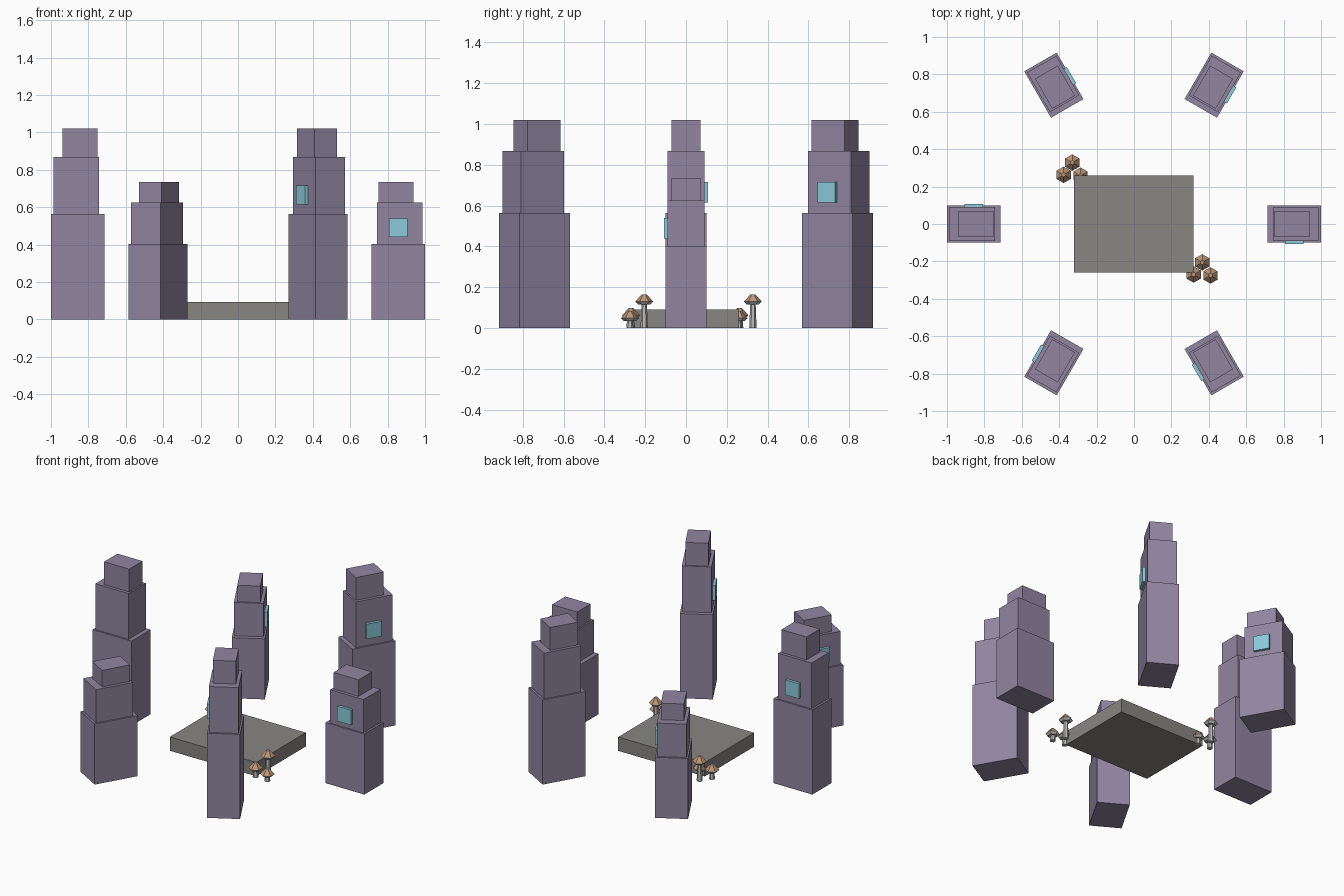
import bpy, bmesh, math
from mathutils import Matrix, Vector

cube = bpy.data.objects.get("Cube")
if cube:
    bpy.data.objects.remove(cube, do_unlink=True)


def material(name, rgb):
    m = bpy.data.materials.new(name)
    m.use_nodes = True
    m.diffuse_color = (*rgb, 1)
    m.node_tree.nodes["Principled BSDF"].inputs["Base Color"].default_value = (*rgb, 1)
    return m


PURPLE = material("purple_stone", (0.285, 0.238, 0.355))
CYAN = material("cyan_window", (0.26, 0.60, 0.70))
GREY = material("grey_slab", (0.243, 0.238, 0.223))
TAN = material("tan_cap", (0.50, 0.31, 0.19))
PALE = material("pale_stem", (0.50, 0.50, 0.50))


def finish(name, bm, *mats):
    bmesh.ops.recalc_face_normals(bm, faces=bm.faces)
    mesh = bpy.data.meshes.new(name)
    bm.to_mesh(mesh)
    bm.free()
    for m in mats:
        mesh.materials.append(m)
    ob = bpy.data.objects.new(name, mesh)
    bpy.context.collection.objects.link(ob)
    return ob


def box(name, lo, hi, mat, angle=0):
    """Box between two corners, swung around the z axis."""
    lo, hi = Vector(lo), Vector(hi)
    bm = bmesh.new()
    bmesh.ops.create_cube(bm, size=1, matrix=Matrix.Translation((lo + hi) / 2)
                          @ Matrix.Diagonal((*(hi - lo), 1)))
    bm.transform(Matrix.Rotation(angle, 4, "Z"))
    return finish(name, bm, mat)


def lathe(name, profile, place, *mats):
    """Six-sided closed solid from (radius, z) rings."""
    bm = bmesh.new()
    rings = []
    for r, z in profile:
        rings.append([bm.verts.new((place[0] + r * math.sin(k * math.pi / 3),
                                    place[1] + r * math.cos(k * math.pi / 3), z))
                      for k in range(6)])
    for a, b in zip(rings, rings[1:]):
        for k in range(6):
            j = (k + 1) % 6
            bm.faces.new((a[k], a[j], b[j], b[k]))
    bm.faces.new(rings[0])
    bm.faces.new(rings[-1])
    return finish(name, bm, *mats)


# Central slab
box("platform", (-0.32, -0.26, 0), (0.317, 0.26, 0.092), GREY)

# Ring of six stepped towers, short and tall in turn
for i in range(6):
    angle = i * math.pi / 3
    levels, win = (((0.403, 0.625, 0.735), 0.49), ((0.563, 0.868, 1.02), 0.665))[i % 2]
    tiers = (("base", 0.714, 1.0, 0.10), ("middle", 0.742, 0.987, 0.09),
             ("top", 0.752, 0.937, 0.07))
    bottom = 0
    for (part, x0, x1, half), top in zip(tiers, levels):
        box(f"tower_{i + 1}_{part}", (x0, -half, bottom), (x1, half, top), PURPLE, angle)
        bottom = top
    # Window slab on one flank of the middle tier
    box(f"tower_{i + 1}_window", (0.806, -0.108, win - 0.05),
        (0.906, -0.085, win + 0.05), CYAN, angle)

# Two clusters of three mushrooms
n = 0
for cx, cy in ((0.365, -0.205), (-0.33, 0.328)):
    for dx, dy, top in ((0, 0, 0.165), (-0.046, -0.065, 0.097), (0.044, -0.07, 0.083)):
        n += 1
        spot = (cx + dx, cy + dy)
        brim = top - 0.035
        lathe(f"mushroom_{n}_stem", ((0.018, 0), (0.013, brim)), spot, PALE)
        cap = lathe(f"mushroom_{n}_cap", ((0.03, brim - 0.014), (0.044, brim),
                    (0.012, top)), spot, TAN, PALE)
        # Pale underside
        for f in cap.data.polygons:
            f.material_index = int(f.normal.z < 0)
